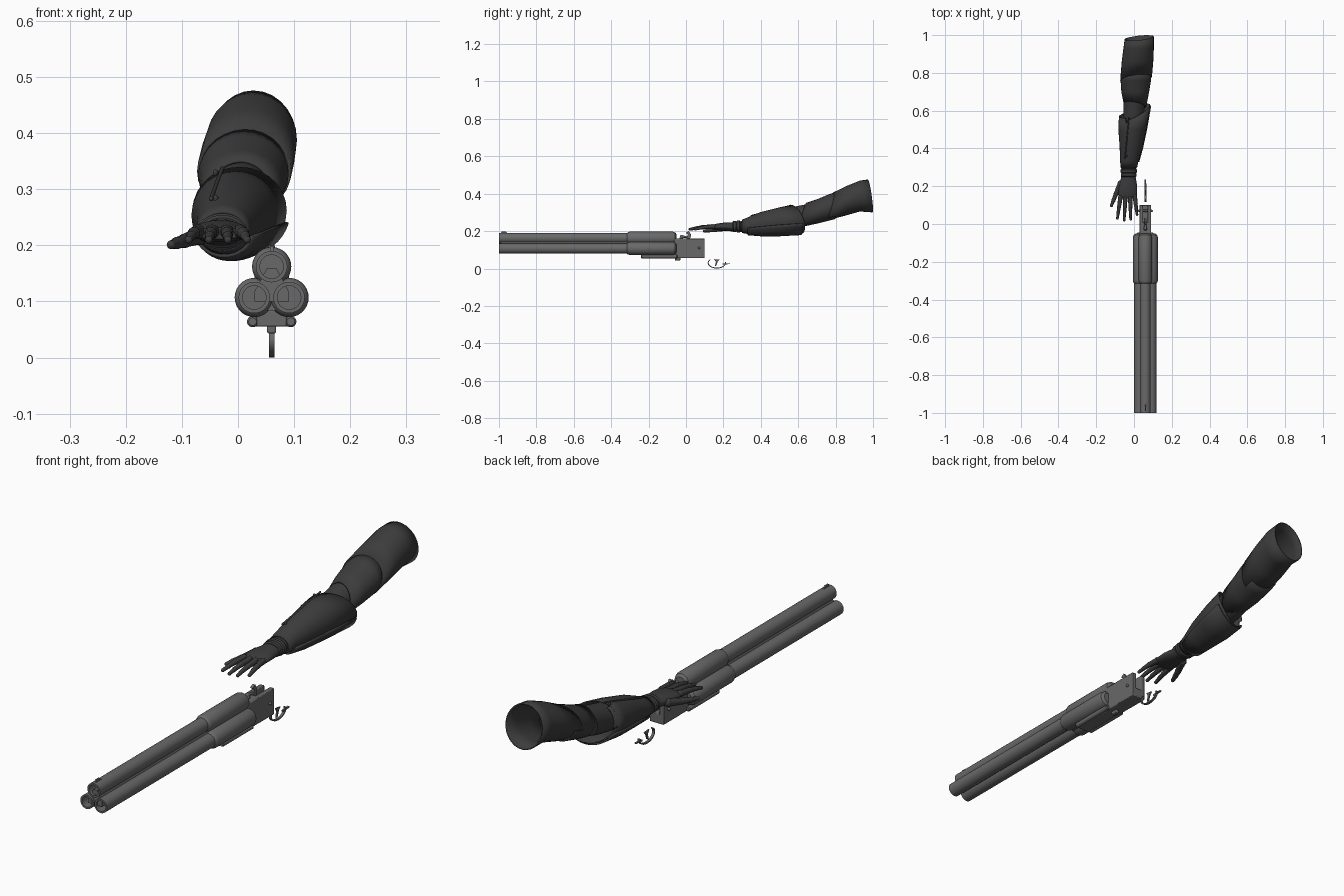
import bpy, bmesh
from math import sin, cos, pi, radians
from mathutils import Vector

cube = bpy.data.objects.get("Cube")
if cube:
    bpy.data.objects.remove(cube, do_unlink=True)


def material(name, value):
    m = bpy.data.materials.new(name)
    m.use_nodes = True
    color = (value, value, value, 1)
    m.diffuse_color = color
    m.node_tree.nodes["Principled BSDF"].inputs["Base Color"].default_value = color
    return m


STEEL = material("gun steel grey", 0.14)
DARK = material("dark armour grey", 0.045)
MID = 0.06  # centre line of the gun


def finish(name, bm, mat, bevel=0, shell=0):
    bmesh.ops.recalc_face_normals(bm, faces=bm.faces)
    mesh = bpy.data.meshes.new(name)
    bm.to_mesh(mesh)
    bm.free()
    mesh.materials.append(mat)
    mesh.shade_smooth()
    mesh.set_sharp_from_angle(angle=radians(35))
    obj = bpy.data.objects.new(name, mesh)
    bpy.context.collection.objects.link(obj)
    if shell:
        mod = obj.modifiers.new("shell", "SOLIDIFY")
        mod.thickness, mod.offset = shell, -1
    if bevel:
        mod = obj.modifiers.new("soft edges", "BEVEL")
        mod.width, mod.segments = bevel, 2
    return obj


def loft(name, rings, mat, slants=None, caps=False, shell=0, arc=None, sides=28):
    """Skin ellipses given as (y, left, right, bottom, top) along y."""
    bm = bmesh.new()
    start, end = arc or (0, 2 * pi)
    steps = sides + 1 if arc else sides
    slants = slants or {}
    loops = []
    for i, (y, x0, x1, z0, z1) in enumerate(rings):
        sx, sz = slants.get(i, (0, 0))
        loop = []
        for k in range(steps):
            a = start + (end - start) * k / sides
            c, s = cos(a), sin(a)
            loop.append(bm.verts.new(((x0 + x1) / 2 + c * (x1 - x0) / 2,
                                      y + sx * c + sz * s,
                                      (z0 + z1) / 2 + s * (z1 - z0) / 2)))
        loops.append(loop)
    for a, b in zip(loops, loops[1:]):
        for k in range(steps - 1 if arc else steps):
            n = (k + 1) % steps
            bm.faces.new((a[k], a[n], b[n], b[k]))
    if caps:
        bm.faces.new(loops[0])
        bm.faces.new(loops[-1])
    return finish(name, bm, mat, shell=shell)


def lathe(name, x, z, profile, mat):
    """Turn (y, radius) points about an axis along y."""
    return loft(name, [(y, x - r, x + r, z - r, z + r) for y, r in profile], mat, caps=True)


def prism(name, points, axis, lo, hi, mat, bevel=0):
    """Extrude an outline along x (points are y, z) or y (points are x, z)."""
    bm = bmesh.new()
    ends = [[bm.verts.new((d, a, b) if axis == "x" else (a, d, b)) for a, b in points]
            for d in (lo, hi)]
    for loop in ends:
        bm.faces.new(loop)
    for k in range(len(points)):
        n = (k + 1) % len(points)
        bm.faces.new((ends[0][k], ends[0][n], ends[1][n], ends[1][k]))
    return finish(name, bm, mat, bevel)


def box(name, x0, x1, y0, y1, z0, z1, mat, bevel=0):
    return prism(name, [(y0, z0), (y1, z0), (y1, z1), (y0, z1)], "x", x0, x1, mat, bevel)


def chain(name, points, radii, mat):
    """Tapered segments with ball joints."""
    bm = bmesh.new()
    points = [Vector(p) for p in points]
    for i, (p, r) in enumerate(zip(points, radii)):
        ball = bmesh.ops.create_uvsphere(bm, u_segments=12, v_segments=8, radius=r)
        bmesh.ops.translate(bm, verts=ball["verts"], vec=p)
        if i + 1 < len(points):
            d = points[i + 1] - p
            cone = bmesh.ops.create_cone(bm, segments=12, radius1=r * 0.93,
                                         radius2=radii[i + 1] * 0.93, depth=d.length)
            bmesh.ops.rotate(bm, verts=cone["verts"],
                             matrix=d.to_track_quat("Z", "Y").to_matrix())
            bmesh.ops.translate(bm, verts=cone["verts"], vec=(p + points[i + 1]) / 2)
    return finish(name, bm, mat)


# Three barrels, each with a bore and a sleeve around its rear
spots = {"top": (MID, 0.162), "left": (MID + 0.031, 0.107), "right": (MID - 0.031, 0.107)}
for side, (x, z) in spots.items():
    lathe(side + "_barrel", x, z, [(-0.07, 0.028), (-1, 0.028), (-1, 0.021),
                                   (-0.3, 0.021), (-0.3, 0.01), (-0.2, 0.01)], STEEL)
    lathe(side + "_sleeve", x, z, [(-0.315, 0.027), (-0.312, 0.031), (-0.3, 0.035),
                                   (-0.07, 0.035), (-0.058, 0.031), (-0.05, 0.02)], STEEL)


def mirrored(half):
    return [(MID + x, z) for x, z in half] + [(MID - x, z) for x, z in reversed(half)]


prism("barrel_rib", mirrored([(0.008, 0.16), (0.031, 0.117), (0.031, 0.1)]),
      "y", -0.99, -0.1, STEEL)
prism("sleeve_web", mirrored([(0.028, 0.17), (0.025, 0.14), (0.038, 0.128), (0.04, 0.084)]),
      "y", -0.308, -0.06, STEEL)
prism("front_sight", [(-0.99, 0.185), (-0.95, 0.185), (-0.965, 0.199), (-0.985, 0.199)],
      "x", MID - 0.003, MID + 0.003, STEEL)

# Receiver: a solid front and floor, with two cheeks around an open hammer slot
box("receiver_front", 0.029, 0.091, -0.065, 0.01, 0.055, 0.16, STEEL, 0.004)
box("receiver_floor", 0.029, 0.091, 0, 0.1, 0.055, 0.095, STEEL, 0.003)
for side, x in (("left", 0.072), ("right", 0.029)):
    prism(side + "_receiver_cheek", [(0, 0.06), (0.1, 0.06), (0.1, 0.16), (0, 0.16)],
          "x", x, x + 0.019, STEEL, 0.003)
box("fore_plate", 0.033, 0.087, -0.24, -0.04, 0.055, 0.085, STEEL, 0.003)
for side, x in (("left", 0.094), ("right", 0.026)):
    lathe(side + "_fore_rail", x, 0.064, [(-0.24, 0.007), (-0.236, 0.01),
                                          (-0.05, 0.01), (-0.046, 0.007)], STEEL)
    chain(side + "_pivot_pin", [(x, 0.07, 0.11), (MID, 0.07, 0.11)], [0.006, 0.006], STEEL)
box("latch_stud", 0.052, 0.068, -0.06, -0.03, 0.043, 0.06, STEEL, 0.003)
prism("hammer", [(0, 0.1), (0.03, 0.1), (0.022, 0.16), (0.028, 0.18), (0.015, 0.2),
                 (-0.002, 0.19), (0.01, 0.182), (0.004, 0.165)], "x", 0.054, 0.066, STEEL, 0.001)
chain("barrel_lever", [(MID, -0.025, 0.16), (MID, -0.025, 0.172), (MID, 0.005, 0.167)],
      [0.01, 0.008, 0.005], STEEL)

# Loose trigger guard and trigger behind the receiver
angles = [radians(140 + 230 * k / 20) for k in range(21)]
hoop = [(0.165 + 0.049 * cos(a), 0.03 + 0.03 * sin(a)) for a in angles]
hoop += [(0.165 + 0.044 * cos(a), 0.03 + 0.025 * sin(a)) for a in reversed(angles)]
prism("trigger_guard", hoop, "x", MID - 0.005, MID + 0.005, STEEL)
prism("guard_tang", [(0.195, 0.02), (0.235, 0.024), (0.235, 0.028), (0.195, 0.026)],
      "x", MID - 0.004, MID + 0.004, STEEL)
prism("trigger", [(0.15, 0.05), (0.18, 0.047), (0.17, 0.038), (0.162, 0.015),
                  (0.154, 0.012), (0.16, 0.036)], "x", MID - 0.003, MID + 0.003, STEEL)

# Sleeved arm, from the open shoulder end down to the wrist
loft("upper_arm_sleeve", [(0.985, -0.05, 0.105, 0.3, 0.476), (0.93, -0.056, 0.105, 0.305, 0.47),
                          (0.86, -0.065, 0.102, 0.285, 0.442), (0.77, -0.073, 0.095, 0.256, 0.408)],
     DARK, {0: (0.008, -0.012), 3: (0.01, 0.02)}, shell=0.005)
loft("lower_arm_sleeve", [(0.8, -0.068, 0.09, 0.265, 0.41), (0.76, -0.071, 0.09, 0.255, 0.395),
                          (0.7, -0.067, 0.08, 0.24, 0.37), (0.63, -0.055, 0.065, 0.222, 0.352)],
     DARK, {3: (-0.01, 0.015)}, shell=0.005)
loft("elbow", [(0.7, -0.055, 0.06, 0.245, 0.355), (0.6, -0.055, 0.055, 0.215, 0.335),
               (0.5, -0.062, 0.05, 0.2, 0.312)], DARK)
forearm = [(0.59, -0.076, 0.082, 0.19, 0.335), (0.5, -0.078, 0.06, 0.184, 0.322),
           (0.4, -0.07, 0.038, 0.184, 0.297), (0.33, -0.068, 0.018, 0.19, 0.268),
           (0.3, -0.067, 0.012, 0.195, 0.256)]
loft("forearm_guard", forearm, DARK, {0: (0.04, -0.025)}, shell=0.005)


def grow(ring, d):
    y, x0, x1, z0, z1 = ring
    return (y, x0 - d, x1 + d, z0 - d, z1 + d)


# Raised plates on the underside and outer side of the forearm
loft("forearm_under_plate", [grow(r, 0.006) for r in forearm[:4]], DARK, {0: (0.03, -0.02)},
     shell=0.006, arc=(radians(205), radians(345)), sides=16)
loft("forearm_outer_plate", [grow(r, 0.004) for r in forearm[:4]], DARK, {0: (0.02, -0.02)},
     shell=0.004, arc=(radians(125), radians(190)), sides=8)
chain("forearm_rod", [(-0.048, 0.35, 0.283), (-0.028, 0.56, 0.337)], [0.004, 0.004], DARK)
for y in (0.36, 0.54):
    chain("rod_mount", [(-0.04, y, 0.285 + (y - 0.36) / 4), (-0.035, y, 0.25)],
          [0.005, 0.005], DARK)

# Wrist bands and hand
wrist = (0, -0.065, 0.009, 0.199, 0.25)
for i, d in enumerate((0.003, 0.007, 0.004)):
    y = 0.3 - 0.02 * i
    loft("wrist_band_%d" % (i + 1), [(y + s, *grow(wrist, d - e)[1:]) for s, e in
                                     ((0.011, 0.005), (0.007, 0), (-0.007, 0), (-0.011, 0.005))],
         DARK, caps=True)
loft("palm", [(0.29, -0.062, 0.005, 0.2, 0.248), (0.24, -0.07, 0.01, 0.199, 0.246),
              (0.2, -0.08, 0.017, 0.203, 0.245), (0.16, -0.084, 0.017, 0.206, 0.239),
              (0.135, -0.078, 0.01, 0.211, 0.232)], DARK, caps=True)

fingers = {"index": (-0.072, 0.14, -0.088, 0.03), "middle": (-0.046, 0.138, -0.052, 0.02),
           "ring": (-0.02, 0.14, -0.018, 0.025), "little": (0.004, 0.148, 0.016, 0.05)}
for name, (x0, y0, x1, y1) in fingers.items():
    path = [(x0 + (x1 - x0) * t, y0 + (y1 - y0) * t, 0.224 - 0.014 * t * t)
            for t in (0, 0.42, 0.74, 1)]
    chain(name + "_finger", path, [0.013, 0.011, 0.009, 0.007], DARK)
chain("thumb", [(-0.07, 0.215, 0.217), (-0.095, 0.16, 0.208), (-0.109, 0.125, 0.204),
                (-0.119, 0.098, 0.201)], [0.017, 0.013, 0.011, 0.008], DARK)
